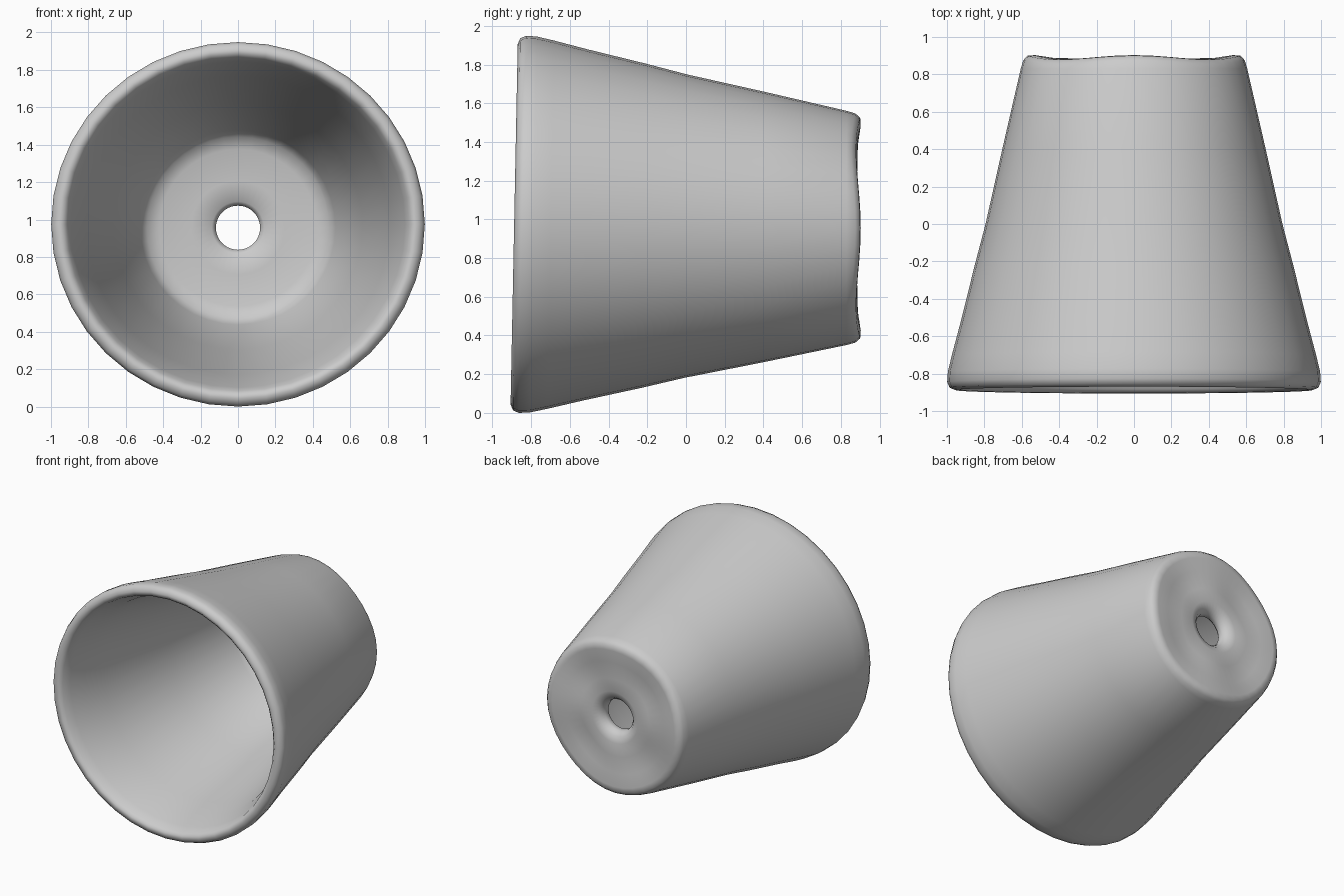
import bpy, bmesh, math

if "Cube" in bpy.data.objects:
    bpy.data.objects.remove(bpy.data.objects["Cube"])

SEGS = 40
# closed lathe profile: (radius, position along y)
PROFILE = [
    # outer wall, rim to base
    (0.935, -0.888), (0.965, -0.875), (0.978, -0.845), (0.975, -0.79), (0.955, -0.70),
    (0.91, -0.52), (0.84, -0.22), (0.785, 0.0), (0.70, 0.40), (0.605, 0.83),
    # base with drain hole
    (0.592, 0.875), (0.57, 0.90), (0.53, 0.903), (0.43, 0.888), (0.30, 0.885),
    (0.20, 0.882), (0.15, 0.865), (0.122, 0.83), (0.118, 0.79), (0.14, 0.765),
    # inside floor and wall
    (0.25, 0.76), (0.42, 0.755), (0.485, 0.735), (0.52, 0.68), (0.66, 0.10),
    (0.80, -0.50), (0.835, -0.68), (0.875, -0.80), (0.895, -0.865), (0.915, -0.885),
]


def place(r, y, a):
    front = (0.9 - y) / 1.8                      # 1 at rim, 0 at base
    x = r * math.cos(a) * (1 + 0.022 * front)    # mouth is slightly oval
    z = r * math.sin(a) * (1 - 0.004 * front)
    dent = 0.011 * (1 - math.cos(4 * a)) if y > 0.87 and 0.25 < r < 0.595 else 0
    tilt = 0.02 * z * front                      # mouth leans a little
    return (x, y + tilt - dent, z + 0.96 + 0.02 * front)


# pot lying on its side, mouth towards -y
bm = bmesh.new()
rings = [[bm.verts.new(place(r, y, 2 * math.pi * i / SEGS)) for i in range(SEGS)]
         for r, y in PROFILE]
for k, ring in enumerate(rings):
    nxt = rings[(k + 1) % len(rings)]
    for i in range(SEGS):
        j = (i + 1) % SEGS
        bm.faces.new((ring[i], ring[j], nxt[j], nxt[i])).smooth = True
bmesh.ops.recalc_face_normals(bm, faces=bm.faces)
low = min(v.co.z for v in bm.verts)
bmesh.ops.translate(bm, verts=bm.verts, vec=(0, 0, -low))

mesh = bpy.data.meshes.new("flower_pot")
bm.to_mesh(mesh)
bm.free()
pot = bpy.data.objects.new("flower_pot", mesh)
bpy.context.collection.objects.link(pot)
